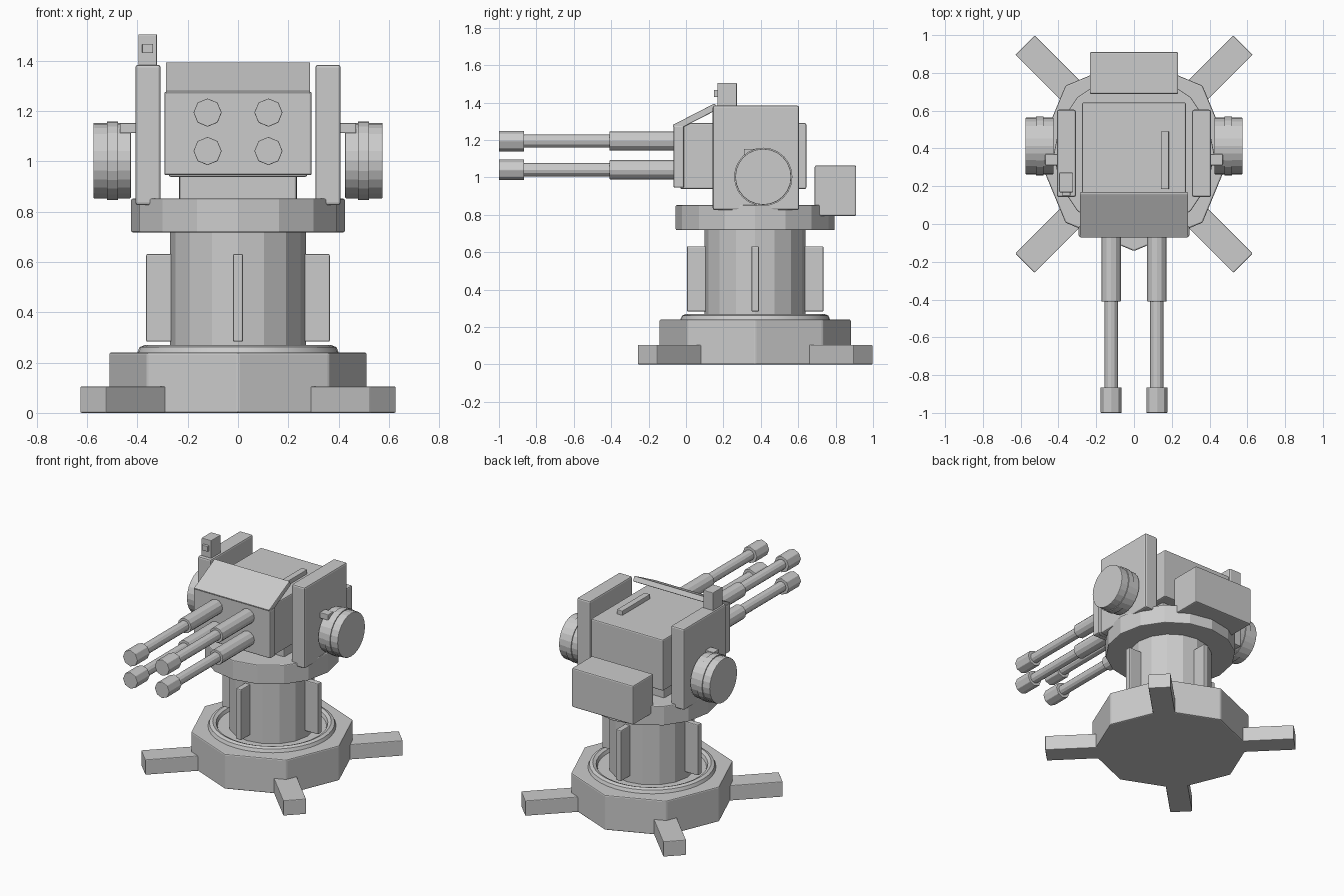
import bpy
from math import pi, radians, cos, sin, atan2

if "Cube" in bpy.data.objects:
    bpy.data.objects.remove(bpy.data.objects["Cube"])

CY = 0.37  # y of the pedestal axis


def bevel(ob, width):
    if width:
        m = ob.modifiers.new("bevel", "BEVEL")
        m.width, m.segments = width, 2
        m.limit_method, m.angle_limit = "ANGLE", radians(35)
    return ob


def box(name, x, y, z, bev=0.008, rot=(0, 0, 0)):
    """Box from (min, max) ranges, optionally turned about its centre."""
    c = [(a + b) / 2 for a, b in (x, y, z)]
    s = [(b - a) / 2 for a, b in (x, y, z)]
    bpy.ops.mesh.primitive_cube_add(size=2, location=c)
    ob = bpy.context.object
    ob.name = name
    for v in ob.data.vertices:
        v.co = [v.co[i] * s[i] for i in range(3)]
    ob.rotation_euler = rot
    return bevel(ob, bev)


def cyl(name, r, a, b, centre, axis="z", sides=16, bev=0.006):
    """Cylinder from a to b along an axis; centre holds the other two coordinates."""
    m, (p, q) = (a + b) / 2, centre
    loc, rot = {"x": ((m, p, q), (0, pi / 2, 0)),
                "y": ((p, m, q), (pi / 2, 0, 0)),
                "z": ((p, q, m), (0, 0, 0))}[axis]
    bpy.ops.mesh.primitive_cylinder_add(vertices=sides, radius=r, depth=abs(b - a),
                                        location=loc, rotation=rot)
    ob = bpy.context.object
    ob.name = name
    return bevel(ob, bev)


def radial_box(name, r0, r1, width, z, angle, bev):
    """Box reaching outwards from the pedestal axis."""
    r = (r0 + r1) / 2
    ob = box(name, (r0, r1), (-width / 2, width / 2), z, bev, (0, 0, angle))
    ob.location.x = r * cos(angle)
    ob.location.y = CY + r * sin(angle)
    return ob


# Base, legs and bearing ring
cyl("base", 0.513, 0, 0.24, (0, CY), sides=8, bev=0.008)
for i in range(4):
    radial_box("base_leg", 0.35, 0.816, 0.145, (0, 0.105), pi / 4 + i * pi / 2, 0.005)
bpy.ops.mesh.primitive_torus_add(major_radius=0.37, minor_radius=0.03, major_segments=40,
                                 minor_segments=8, location=(0, CY, 0.24))
bpy.context.object.name = "bearing_ring"
bpy.ops.object.shade_smooth_by_angle(angle=radians(30))

# Column with fins, turntable
cyl("column", 0.27, 0.23, 0.73, (0, CY), sides=16)
for i in range(4):
    radial_box("column_fin", 0.24, 0.365, 0.04, (0.283, 0.632), i * pi / 2, 0.006)
cyl("turntable", 0.425, 0.718, 0.852, (0, CY), sides=16)

# Gun housing
box("neck", (-0.233, 0.233), (0.17, 0.57), (0.84, 0.95))
box("housing", (-0.275, 0.275), (-0.03, 0.643), (0.938, 1.29))
box("front_panel", (-0.293, 0.293), (-0.067, -0.01), (0.945, 1.277))
box("top_rail", (0.142, 0.185), (0.185, 0.49), (1.28, 1.32), 0.004)

# Sloped armour plate over the front edge
slope = atan2(0.113, 0.22)
plate = box("sloped_plate", (-0.287, 0.287), (-0.127, 0.127), (-0.018, 0.018), 0.005,
            (slope, 0, 0))
plate.location = (0, 0.049, 1.322)

# Side plates with round drums
for s in (-1, 1):
    def span(a, b):
        return tuple(sorted((s * a, s * b)))
    box("side_plate", span(0.308, 0.408), (0.143, 0.605), (0.826, 1.384), 0.01)
    cyl("drum", 0.15, *span(0.426, 0.575), (0.413, 1.003), "x", 24, 0.004)
    cyl("drum_band", 0.156, *span(0.478, 0.52), (0.413, 1.003), "x", 24, 0)
    box("drum_bracket", span(0.4, 0.47), (0.31, 0.37), (1.112, 1.152), 0.004)

# Rear ammunition box
box("rear_box", (-0.234, 0.234), (0.688, 0.91), (0.795, 1.064))

# Sight on the left side plate
box("sight", (-0.396, -0.322), (0.168, 0.272), (1.375, 1.505), 0.004)
box("sight_lens", (-0.381, -0.337), (0.15, 0.18), (1.43, 1.467), 0.003)

# Four barrels
for x in (-0.121, 0.121):
    for z in (1.041, 1.194):
        cyl("barrel_sleeve", 0.051, -0.41, -0.03, (x, z), "y", 12, 0.003)
        cyl("barrel", 0.035, -0.9, -0.38, (x, z), "y", 12, 0)
        cyl("muzzle", 0.056, -1.0, -0.865, (x, z), "y", 8, 0.003)
